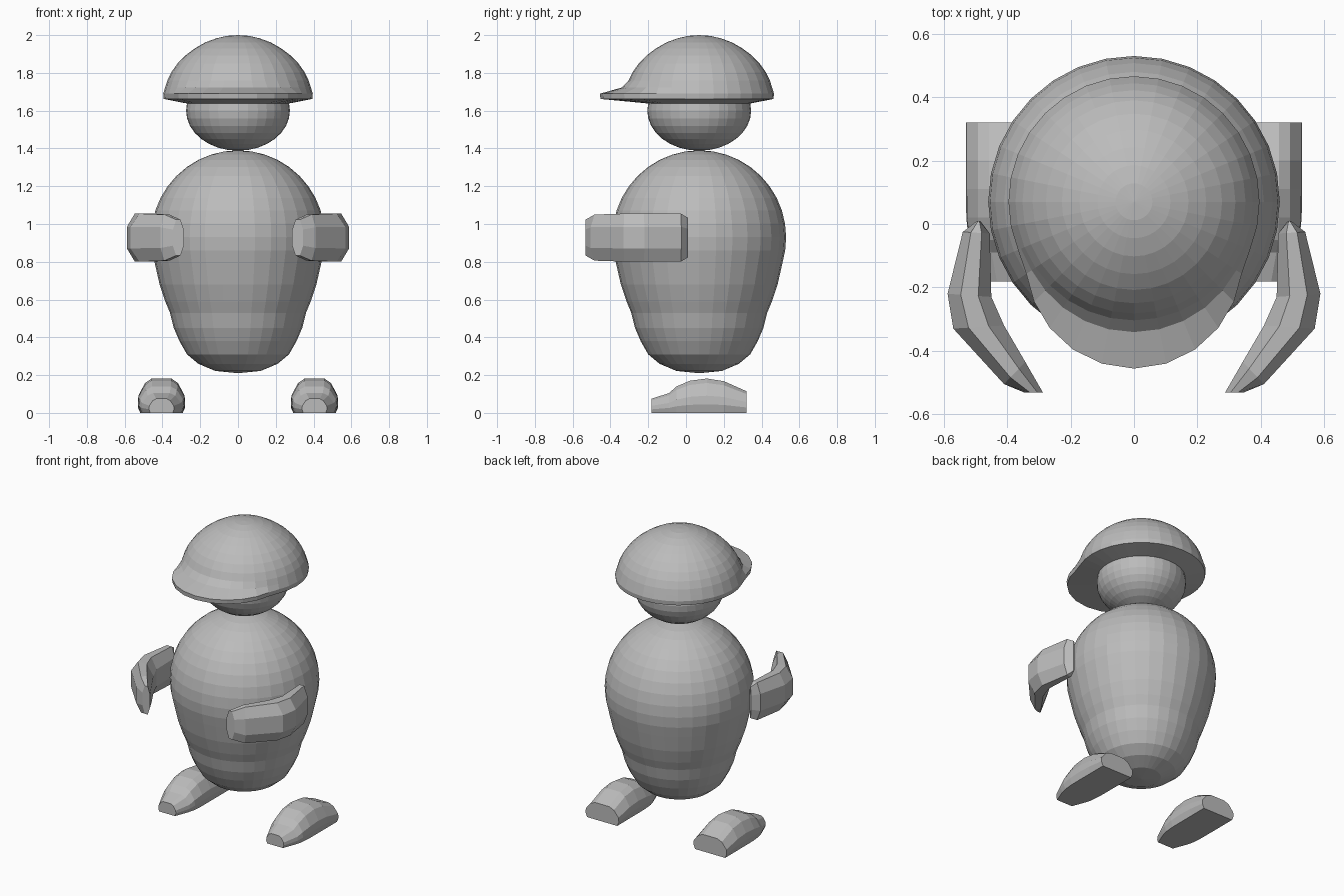
import bpy, bmesh
from math import sin, cos, pi, degrees, atan2

if "Cube" in bpy.data.objects:
    bpy.data.objects.remove(bpy.data.objects["Cube"])

grey = bpy.data.materials.new("light grey")
grey.diffuse_color = (0.5, 0.5, 0.5, 1)
grey.use_nodes = True
grey.node_tree.nodes["Principled BSDF"].inputs["Base Color"].default_value = grey.diffuse_color
CY = 0.07      # axis of body, head and hat
SEG = 32


def loft(name, rings, mirror=False):
    """Skin closed rings of points; one-point rings become poles, end rings are capped."""
    bm = bmesh.new()
    vs = [[bm.verts.new(p) for p in ring] for ring in rings]
    for a, b in zip(vs, vs[1:]):
        n = max(len(a), len(b))
        for i in range(n):
            j = (i + 1) % n
            quad = [a[i % len(a)], a[j % len(a)], b[j % len(b)], b[i % len(b)]]
            bm.faces.new(list(dict.fromkeys(quad)))
    for ring in (vs[0], vs[-1]):
        if len(ring) > 2:
            bm.faces.new(ring)
    bmesh.ops.recalc_face_normals(bm, faces=bm.faces)
    me = bpy.data.meshes.new(name)
    bm.to_mesh(me)
    bm.free()
    me.materials.append(grey)
    ob = bpy.data.objects.new(name, me)
    bpy.context.collection.objects.link(ob)
    if mirror:
        ob.modifiers.new("mirror", 'MIRROR')
    return ob


def circle(r, z, push=0.0):
    """Ring about the body axis; push swells the front 120 degrees outwards."""
    if r == 0:
        return [(0, CY, z)]
    pts = []
    for i in range(SEG):
        a = 2 * pi * i / SEG
        x, y = sin(a), -cos(a)
        off = abs(degrees(atan2(x, -y)))
        rr = r + (push * cos(off * 1.5 * pi / 180) if off < 60 else 0)
        pts.append((rr * x, CY + rr * y, z))
    return pts


# body: half ball on top, tapering waist and rounded base
profile = [(0.46 * sin(k * pi / 20) if k else 0, 0.93 + 0.46 * cos(k * pi / 20)) for k in range(11)]
profile += [(0.455, 0.86), (0.44, 0.79), (0.415, 0.68), (0.385, 0.59), (0.36, 0.53),
            (0.34, 0.45), (0.31, 0.38), (0.27, 0.31), (0.21, 0.26), (0.12, 0.222), (0, 0.21)]
loft("body", [circle(r, z) for r, z in profile])

# head: slightly flattened ball
loft("head", [circle(0.275 * sin(k * pi / 16) if 0 < k < 16 else 0, 1.6 + 0.212 * cos(k * pi / 16))
              for k in range(17)])

# cap: dome with a front peak and shallow underside
cap = [(0, 1.638, 0), (0.27, 1.638, 0), (0.393, 1.662, 0.13), (0.396, 1.69, 0.13),
       (0.386, 1.722, 0.025), (0.374, 1.76, 0.0), (0.352, 1.805, 0), (0.32, 1.85, 0),
       (0.278, 1.893, 0), (0.228, 1.93, 0), (0.172, 1.962, 0), (0.115, 1.983, 0),
       (0.058, 1.996, 0), (0, 2.0, 0)]
loft("cap", [circle(*c) for c in cap])

# arms: octagonal mitts curving forwards; inner xy, outer xy, half height
arm = [((0.485, 0.01), (0.495, 0.01), 0.105),
       ((0.455, -0.03), (0.54, -0.025), 0.127),
       ((0.45, -0.23), (0.588, -0.22), 0.127),
       ((0.41, -0.32), (0.57, -0.33), 0.127),
       ((0.343, -0.435), (0.41, -0.505), 0.122),
       ((0.287, -0.532), (0.345, -0.532), 0.095)]
OCT = [(0, -0.45), (0.3, -1), (0.7, -1), (1, -0.45), (1, 0.45), (0.7, 1), (0.3, 1), (0, 0.45)]
loft("arms", [[(a[0] + (b[0] - a[0]) * t, a[1] + (b[1] - a[1]) * t, 0.928 + h * s)
               for t, s in OCT] for a, b, h in arm], mirror=True)

# feet: shoe sections from toe to heel; y, half width, height
foot = [(-0.182, 0.066, 0.075), (-0.09, 0.105, 0.105), (-0.05, 0.117, 0.14),
        (0.02, 0.124, 0.17), (0.11, 0.125, 0.182), (0.2, 0.125, 0.168), (0.32, 0.125, 0.115)]
SHOE = [(-0.9, 0), (0.9, 0), (1, 0.25), (0.98, 0.5), (0.7, 0.87), (0.42, 1),
        (-0.42, 1), (-0.7, 0.87), (-0.98, 0.5), (-1, 0.25)]
loft("feet", [[(0.405 + w * u, y, h * v) for u, v in SHOE] for y, w, h in foot], mirror=True)
